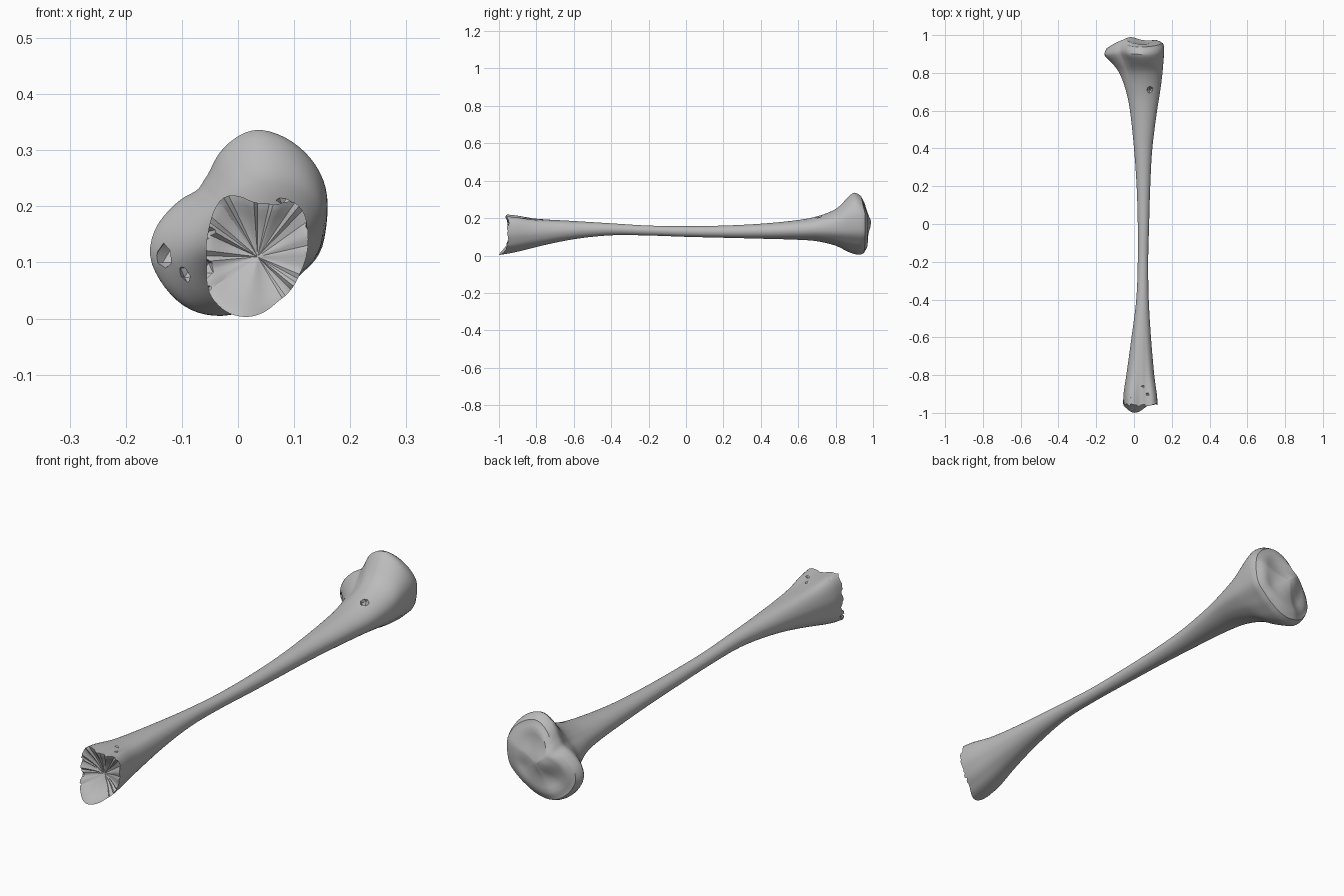
import bpy, bmesh, math, random
from mathutils import Vector

random.seed(4)
cube = bpy.data.objects.get("Cube")
if cube:
    bpy.data.objects.remove(cube)

SIDES = 72
TAU = 2 * math.pi

bone = bpy.data.materials.new("bone grey")
bone.use_nodes = True
bone.diffuse_color = (0.5, 0.5, 0.5, 1)
bone.node_tree.nodes["Principled BSDF"].inputs["Base Color"].default_value = (0.5, 0.5, 0.5, 1)

# Outlines of the two joint ends, as (x, z)
HEAD = [(.03, .338), (.08, .325), (.13, .285), (.155, .24), (.157, .17), (.145, .115),
        (.11, .08), (.06, .04), (0, .01), (-.04, .005), (-.09, .018), (-.13, .055),
        (-.158, .11), (-.15, .155), (-.12, .195), (-.07, .227), (-.05, .26), (-.02, .31)]
ANKLE = [(-.02, .22), (.03, .205), (.07, .2), (.095, .212), (.118, .19), (.125, .14),
         (.11, .08), (.07, .03), (.02, .003), (-.02, .012), (-.05, .045), (-.053, .1),
         (-.05, .16), (-.035, .205)]

# Sections along the bone: y, left, right, bottom, top, share of joint outline
SECTIONS = [
    (-.95, -.055, .125, .003, .22, 1), (-.9, -.054, .121, .014, .215, .9),
    (-.8, -.04, .108, .045, .2, .5), (-.6, -.013, .09, .087, .185, .1),
    (-.4, .012, .078, .108, .172, 0), (-.2, .02, .075, .107, .16, 0),
    (0, .02, .08, .1, .157, 0), (.2, .014, .086, .095, .16, 0),
    (.4, .0, .097, .09, .17, 0), (.6, -.022, .122, .084, .19, .1),
    (.7, -.043, .138, .076, .21, .3), (.8, -.08, .15, .052, .25, .65),
    (.86, -.122, .154, .024, .302, .9), (.92, -.157, .157, .006, .337, 1),
    (.955, -.154, .156, .006, .33, 1), (.975, -.143, .148, .015, .315, 1)]


def polar(outline):
    """Smoothed radius per angle of an outline scaled to a unit box."""
    xs, zs = zip(*outline)
    cx, cz = (min(xs) + max(xs)) / 2, (min(zs) + max(zs)) / 2
    hx, hz = (max(xs) - min(xs)) / 2, (max(zs) - min(zs)) / 2
    pts = sorted((math.atan2((z - cz) / hz, (x - cx) / hx) % TAU,
                  math.hypot((x - cx) / hx, (z - cz) / hz)) for x, z in outline)
    pts = [(pts[-1][0] - TAU, pts[-1][1])] + pts + [(pts[0][0] + TAU, pts[0][1])]
    radii = []
    for i in range(SIDES):
        a = TAU * i / SIDES
        for (a0, r0), (a1, r1) in zip(pts, pts[1:]):
            if a0 <= a <= a1:
                radii.append(r0 + (r1 - r0) * (a - a0) / (a1 - a0))
                break
    return [sum(radii[(i + k) % SIDES] for k in (-1, 0, 1)) / 3 for i in range(SIDES)]


def section(y):
    """Smooth interpolation between the listed sections."""
    k = 0
    while k < len(SECTIONS) - 2 and SECTIONS[k + 1][0] < y:
        k += 1
    a, b = SECTIONS[k], SECTIONS[k + 1]
    p, q = SECTIONS[max(k - 1, 0)], SECTIONS[min(k + 2, len(SECTIONS) - 1)]
    h = b[0] - a[0]
    t = (y - a[0]) / h
    out = []
    for j in range(1, 6):
        m0 = (b[j] - p[j]) / (b[0] - p[0]) * h
        m1 = (q[j] - a[j]) / (q[0] - a[0]) * h
        out.append((2*t**3 - 3*t*t + 1) * a[j] + (t**3 - 2*t*t + t) * m0
                   + (3*t*t - 2*t**3) * b[j] + (t**3 - t*t) * m1)
    return out


def bump(x, z, cx, cz, size):
    return math.exp(-((x - cx) ** 2 + (z - cz) ** 2) / size ** 2)


def bend(x, y, z):
    """Slant the knee end and push the ankle's lower lip forward."""
    w = min(max((y - .84) / .12, 0), 1)
    y -= w * (.012 + .32 * max(0, -x - .06) + .22 * max(0, z - .22) + .1 * max(0, .08 - z))
    w = min(max((-y - .82) / .13, 0), 1)
    return Vector((x, y - w * (.05 * bump(x, z, .005, .01, .06) + .012 * bump(x, z, .03, .22, .08)), z))


def ring(bm, y):
    x0, x1, z0, z1, w = section(y)
    radii = head_r if y > 0 else ankle_r
    verts = []
    for i in range(SIDES):
        a = TAU * i / SIDES
        r = 1 + (radii[i] - 1) * min(max(w, 0), 1)
        verts.append(bm.verts.new(bend((x0 + x1) / 2 + r * math.cos(a) * (x1 - x0) / 2, y,
                                       (z0 + z1) / 2 + r * math.sin(a) * (z1 - z0) / 2)))
    return verts


def bridge(bm, a, b):
    for i in range(SIDES):
        j = (i + 1) % SIDES
        bm.faces.new((a[i], a[j], b[j], b[i]))


def cap(bm, rim, centre, steps, shape, flip):
    """Close an end with shrinking rings, raised or hollowed by a shape rule."""
    last = rim
    for s in steps:
        new = []
        for v in rim:
            p = centre.lerp(v.co, s)
            p.y += shape(p.x, p.z, s)
            new.append(bm.verts.new(p))
        bridge(bm, *((new, last) if flip else (last, new)))
        last = new
    tip = bm.verts.new(centre + Vector((0, shape(centre.x, centre.z, 0), 0)))
    for i in range(SIDES):
        tri = (last[i], last[(i + 1) % SIDES], tip)
        bm.faces.new(tri[::-1] if flip else tri)


def knee_face(x, z, s):
    return (.016 * min(1, (1 - s) * 5) + .014 * bump(x, z, -.03, .17, .04)
            - .012 * bump(x, z, .05, .24, .06) - .016 * bump(x, z, -.07, .1, .05)
            - .01 * bump(x, z, .07, .13, .04))


def ankle_face(x, z, s):
    return .03 * (1 - s * s) - .004 * min(1, (1 - s) * 10)


head_r, ankle_r = polar(HEAD), polar(ANKLE)
bm = bmesh.new()

# Shaft and flared ends, with closer rings toward the joints
ys = [-.95 + .015 * i for i in range(12)] + [-.76 + .04 * i for i in range(36)]
ys += [.67 + .015 * i for i in range(21)]
rings = [ring(bm, y) for y in ys]
for a, b in zip(rings, rings[1:]):
    bridge(bm, a, b)

# Worn, uneven rim of the ankle
for i, v in enumerate(rings[0]):
    if v.co.z > .04:
        v.co += Vector((0, random.uniform(-.007, .007), 0))

cap(bm, rings[-1], Vector((0, .965, .165)), (.96, .88, .78, .66, .54, .42, .3, .18, .08), knee_face, False)
cap(bm, rings[0], Vector((.035, -.955, .11)), (.94, .86, .74, .6, .45, .3, .15), ankle_face, True)
bmesh.ops.recalc_face_normals(bm, faces=bm.faces)
mesh = bpy.data.meshes.new("shin_bone")
bm.to_mesh(mesh)
bm.free()
shin = bpy.data.objects.new("shin_bone", mesh)
bpy.context.collection.objects.link(shin)
mesh.materials.append(bone)

# Chipped hollows: position, radius
CHIPS = [((.085, .71, .212), .022), ((-.128, .872, .11), .026), ((-.09, .85, .082), .017),
         ((.05, -.86, .214), .022), ((.07, -.9, .222), .026), ((.055, -.95, .225), .024),
         ((-.055, -.955, .15), .017), ((-.058, -.955, .09), .018), ((-.03, -.91, .222), .018),
         ((.128, -.955, .17), .014), ((-.055, -.95, .05), .014)]
bm = bmesh.new()
for pos, size in CHIPS:
    made = bmesh.ops.create_icosphere(bm, subdivisions=1, radius=size)
    for v in made["verts"]:
        v.co = Vector(pos) + v.co * random.uniform(.75, 1.15)
mesh = bpy.data.meshes.new("chip_cutter")
bm.to_mesh(mesh)
bm.free()
cutter = bpy.data.objects.new("chip_cutter", mesh)
bpy.context.collection.objects.link(cutter)
mesh.materials.append(bone)
cutter.hide_render = True
cutter.hide_set(True)

cut = shin.modifiers.new("chips", 'BOOLEAN')
cut.operation = 'DIFFERENCE'
cut.solver = 'EXACT'
cut.use_self = True
cut.object = cutter

bpy.context.view_layer.objects.active = shin
shin.select_set(True)
bpy.ops.object.modifier_apply(modifier="chips")
bpy.data.objects.remove(cutter)
bpy.ops.object.shade_smooth_by_angle(angle=math.radians(32))
